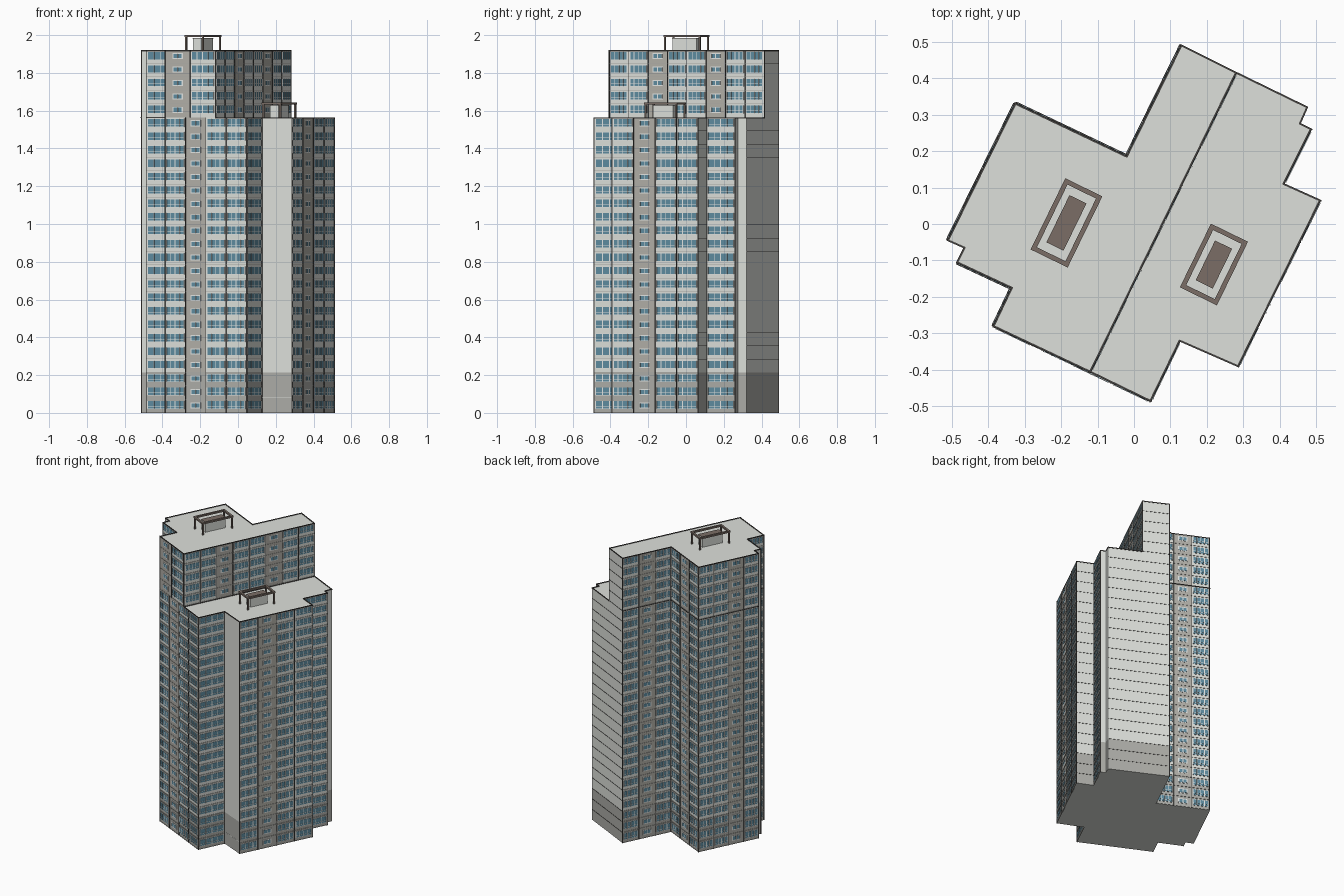
import bpy, bmesh, math
from mathutils import Vector

if "Cube" in bpy.data.objects:
    bpy.data.objects.remove(bpy.data.objects["Cube"])

FLOOR = 1.92 / 27          # storey height
LOW, HIGH, BASE = 22, 27, 3  # storeys of each tower and of the darker base


def material(name, rgb):
    m = bpy.data.materials.new(name)
    lin = [c / 12.92 if c < 0.04 else ((c + 0.055) / 1.055) ** 2.4 for c in rgb]
    m.diffuse_color = (*lin, 1)
    m.use_nodes = True
    m.node_tree.nodes["Principled BSDF"].inputs["Base Color"].default_value = m.diffuse_color
    return m


WALL = material("pale_wall", (0.87, 0.88, 0.86))
BASE_M = material("base_grey", (0.68, 0.68, 0.66))
TAUPE = material("taupe_wall", (0.70, 0.69, 0.66))
GLASS = material("blue_glass", (0.37, 0.55, 0.63))
FRAME = material("white_frame", (0.93, 0.94, 0.93))
TRIM = material("dark_trim", (0.27, 0.26, 0.25))
ROOF = material("roof_grey", (0.87, 0.88, 0.86))
BROWN = material("brown_metal", (0.48, 0.43, 0.40))

parts = {}


def part(name, mat):
    if name not in parts:
        parts[name] = (bmesh.new(), mat)
    return parts[name][0]


def box(bm, corner, u, v, z0, z1):
    """Box from a corner, two horizontal edge vectors and a height range."""
    ring = [corner, corner + u, corner + u + v, corner + v]
    lo = [bm.verts.new((p.x, p.y, z0)) for p in ring]
    hi = [bm.verts.new((p.x, p.y, z1)) for p in ring]
    bm.faces.new(lo[::-1])
    bm.faces.new(hi)
    for i in range(4):
        j = (i + 1) % 4
        bm.faces.new((lo[i], lo[j], hi[j], hi[i]))


def prism(name, points, z0, z1, mats):
    """Upright block; top and bottom faces take the second material."""
    bm = bmesh.new()
    f = bm.faces.new([bm.verts.new((x, y, z0)) for x, y in points])
    top = bmesh.ops.extrude_face_region(bm, geom=[f])["geom"]
    bmesh.ops.translate(bm, vec=(0, 0, z1 - z0),
                        verts=[g for g in top if isinstance(g, bmesh.types.BMVert)])
    bmesh.ops.recalc_face_normals(bm, faces=bm.faces)
    for f in bm.faces:
        f.material_index = 1 if abs(f.normal.z) > 0.5 else 0
    finish(name, bm, mats)


def finish(name, bm, mats):
    bmesh.ops.recalc_face_normals(bm, faces=bm.faces)
    me = bpy.data.meshes.new(name)
    bm.to_mesh(me)
    bm.free()
    for m in mats:
        me.materials.append(m)
    bpy.context.collection.objects.link(bpy.data.objects.new(name, me))


class Wall:
    """Straight wall that plates can be placed on by distance and height."""
    def __init__(self, p, q):
        self.p = Vector(p)
        d = Vector(q) - self.p
        self.len, self.u = d.length, d.normalized()
        self.n = Vector((self.u.y, -self.u.x))

    def plate(self, name, mat, a, b, z0, z1, depth):
        box(part(name, mat), self.p + self.u * a - self.n * 0.002,
            self.u * (b - a), self.n * (depth + 0.002), z0, z1)


def window(w, a, b, z0, z1, panes, half):
    w.plate("window_glass", GLASS, a, b, z0, z1, 0.003)
    for i in range(panes + 1):
        x = a + (b - a) * i / panes
        w.plate("window_mullions", FRAME, x - half, x + half, z0, z1, 0.005)


def facade(p, q, pattern, f0, f1):
    """B = wide glazed bay, s = column with a small window, '-' = blank, '=' = blank with joints."""
    w = Wall(p, q)
    step = w.len / len(pattern)
    for i, kind in enumerate(pattern):
        a, b = i * step, (i + 1) * step
        if kind == "s":
            w.plate("column_panels", TAUPE, a, b, max(f0, BASE) * FLOOR, f1 * FLOOR, 0.001)
        if kind in "Bs":
            for x in (a, b):
                w.plate("bay_joints", TRIM, x - 0.0015, x + 0.0015, f0 * FLOOR, f1 * FLOOR, 0.004)
        for k in range(f0, f1):
            z = k * FLOOR
            if kind == "B":
                w.plate("window_surrounds", FRAME, a + 0.007, b - 0.007, z + 0.021, z + 0.064, 0.002)
                window(w, a + 0.009, b - 0.009, z + 0.023, z + 0.062, 4, 0.002)
                w.plate("window_transoms", FRAME, a + 0.009, b - 0.009, z + 0.034, z + 0.036, 0.0045)
                w.plate("floor_ledges", BASE_M, a, b, z + 0.001, z + 0.0025, 0.003)
            elif kind == "s":
                mid = (a + b) / 2
                w.plate("small_window_frames", FRAME, mid - 0.030, mid + 0.030,
                        z + 0.024, z + 0.056, 0.002)
                window(w, mid - 0.025, mid + 0.025, z + 0.029, z + 0.051, 2, 0.002)
                w.plate("floor_ledges", BASE_M, a, b, z + 0.001, z + 0.0025, 0.003)
            elif kind == "=" and k > 0:
                w.plate("wall_joints", TRIM, a, b, z - 0.0006, z + 0.0006, 0.002)


# Footprints, counter-clockwise, sharing the party wall S to N
S, N = (-0.12, -0.405), (0.28, 0.415)
high = [N, (0.13, 0.49), (-0.02, 0.185), (-0.325, 0.33), (-0.51, -0.045),
        (-0.465, -0.065), (-0.485, -0.105), (-0.335, -0.175), (-0.385, -0.28), S]
low = [S, (0.045, -0.485), (0.125, -0.32), (0.285, -0.39), (0.51, 0.065),
       (0.41, 0.11), (0.485, 0.26), (0.455, 0.275), (0.475, 0.32), N]

# Tower blocks
for name, pts, floors in (("high_tower", high, HIGH), ("low_tower", low, LOW)):
    prism(name + "_base", pts, 0, BASE * FLOOR, [BASE_M, WALL])
    prism(name + "_shaft", pts, BASE * FLOOR, floors * FLOOR - 0.004, [WALL, ROOF])
    # Thin dark coping around the roof edge
    for i in range(len(pts)):
        w = Wall(pts[i], pts[(i + 1) % len(pts)])
        z = floors * FLOOR
        box(part("roof_coping", TRIM), w.p - w.n * 0.003 - w.u * 0.002,
            w.u * (w.len + 0.004), w.n * 0.005, z - 0.006, z)

# Facades of the tall tower
for i, pattern in enumerate(["=", "BsB", "BsB", "BBsB", "-", "-", "B", "B"]):
    facade(high[i], high[i + 1], pattern, 0, HIGH)
    if "B" in pattern:
        w = Wall(high[i], high[i + 1])
        w.plate("string_course", TRIM, 0, w.len, LOW * FLOOR - 0.002, LOW * FLOOR + 0.002, 0.006)
facade(high[8], S, "sB", LOW, HIGH)
facade(S, N, "BBsBBsBB", LOW, HIGH)

# Facades of the low tower, the front one spanning both towers
facade(high[8], low[1], "BsBB", 0, LOW)
for i, pattern in enumerate(["B", "-", "BsBB", "=", "B", "-", "-", "="], start=1):
    facade(low[i], low[i + 1], pattern, 0, LOW)

# Pale joint across the base of the blank front wall
w = Wall(low[2], low[3])
w.plate("base_joint", WALL, 0, w.len, 0.078, 0.081, 0.001)

# Rooftop stair cores with pergola frames
U = (Vector(N) - Vector(S)).normalized()
V = Vector((U.y, -U.x))


def centred(bm, c, lu, lv, z0, z1):
    box(bm, c - U * lu / 2 - V * lv / 2, V * lv, U * lu, z0, z1)


for c, floors, length in ((Vector((-0.185, 0.003)), HIGH, 0.217), (Vector((0.219, -0.111)), LOW, 0.194)):
    z = floors * FLOOR
    core = length - 0.075
    centred(part("roof_cores", WALL), c, core, 0.05, z - 0.005, z + 0.062)
    centred(part("core_roofs", BROWN), c, core + 0.002, 0.052, z + 0.062, z + 0.065)
    frame = part("pergola_frames", BROWN)
    beam, width = 0.013, 0.113
    du, dv = (length - beam) / 2, (width - beam) / 2
    for s in (-1, 1):
        centred(frame, c + V * s * dv, length, beam, z + 0.069, z + 0.08)
        centred(frame, c + U * s * du, beam, width - 2 * beam, z + 0.069, z + 0.08)
        for t in (-1, 1):
            centred(part("pergola_posts", BROWN), c + V * s * dv + U * t * du,
                    0.009, 0.009, z - 0.005, z + 0.069)

for name, (bm, mat) in parts.items():
    finish(name, bm, [mat])
